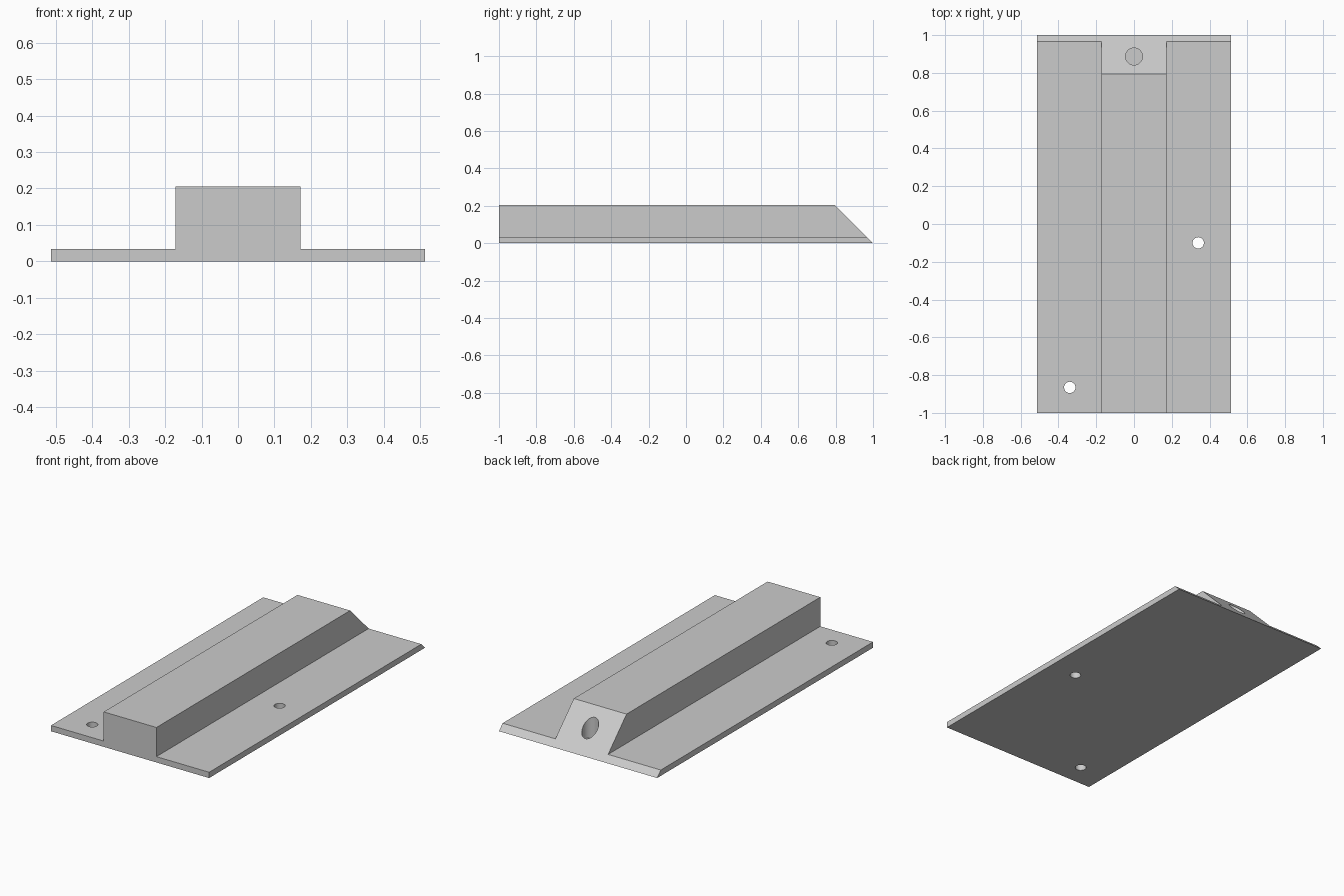
import bpy
import bmesh
from mathutils import Vector

cube = bpy.data.objects.get("Cube")
if cube:
    bpy.data.objects.remove(cube, do_unlink=True)

HALF_WIDTH, RIB_HALF = 0.513, 0.171
PLATE_TOP, RIB_TOP = 0.034, 0.205

grey = bpy.data.materials.new("plain_grey")
grey.use_nodes = True
colour = (0.6, 0.6, 0.6, 1)
grey.diffuse_color = colour
grey.node_tree.nodes["Principled BSDF"].inputs["Base Color"].default_value = colour


def add_object(name, bm):
    mesh = bpy.data.meshes.new(name)
    bm.to_mesh(mesh)
    bm.free()
    mesh.materials.append(grey)
    obj = bpy.data.objects.new(name, mesh)
    bpy.context.collection.objects.link(obj)
    return obj


# Ribbed base: stepped profile extruded from front to back
half = [(HALF_WIDTH, 0), (HALF_WIDTH, PLATE_TOP), (RIB_HALF, PLATE_TOP), (RIB_HALF, RIB_TOP)]
profile = half + [(-x, z) for x, z in reversed(half)]
bm = bmesh.new()
face = bm.faces.new([bm.verts.new((x, -1, z)) for x, z in profile])
extruded = bmesh.ops.extrude_face_region(bm, geom=[face])["geom"]
verts = [v for v in extruded if isinstance(v, bmesh.types.BMVert)]
bmesh.ops.translate(bm, verts=verts, vec=(0, 2, 0))

# Sloped back end: each back vertex slides forward by its height
for v in verts:
    v.co.y -= v.co.z
bmesh.ops.recalc_face_normals(bm, faces=bm.faces)
base = add_object("ribbed_base", bm)


# Drilled holes: two through the plate, one blind in the slope
def drill(x, y, radius, bottom):
    cutter_bm = bmesh.new()
    top = 0.4
    bmesh.ops.create_cone(cutter_bm, cap_ends=True, segments=48, radius1=radius,
                          radius2=radius, depth=top - bottom)
    bmesh.ops.translate(cutter_bm, verts=cutter_bm.verts, vec=Vector((x, y, (top + bottom) / 2)))
    cutter = add_object("hole_cutter", cutter_bm)
    cutter.hide_render = True
    mod = base.modifiers.new("hole", 'BOOLEAN')
    mod.operation, mod.solver, mod.object = 'DIFFERENCE', 'EXACT', cutter
    bpy.ops.object.modifier_apply(modifier=mod.name)
    bpy.data.objects.remove(cutter, do_unlink=True)


bpy.context.view_layer.objects.active = base
base.select_set(True)
drill(0.34, -0.1, 0.03, -0.1)
drill(-0.34, -0.865, 0.03, -0.1)
drill(0, 0.887, 0.045, PLATE_TOP)

bpy.ops.object.shade_smooth_by_angle()
